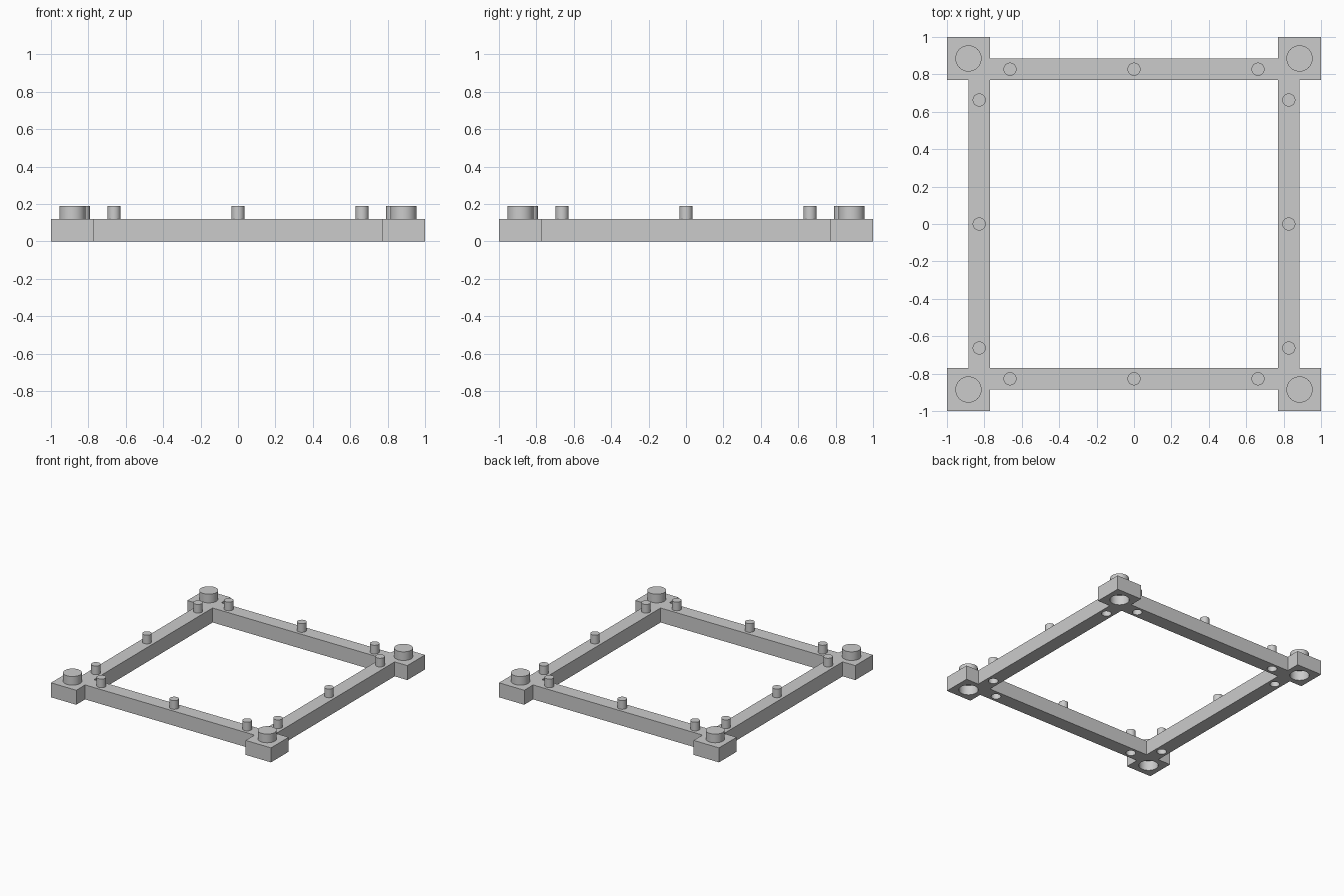
import bpy, bmesh
from mathutils import Matrix

cube = bpy.data.objects.get("Cube")
if cube:
    bpy.data.objects.remove(cube, do_unlink=True)

OUTER, MID, INNER = 1.0, 0.885, 0.77      # corner block edge, beam outer and inner edge
HEIGHT, TOP, SOCKET = 0.119, 0.19, 0.08
RAIL = (MID + INNER) / 2                  # centre line of the beams

grey = bpy.data.materials.new("light grey plastic")
grey.use_nodes = True
colour = (0.6, 0.6, 0.6, 1)
grey.diffuse_color = colour
grey.node_tree.nodes["Principled BSDF"].inputs["Base Color"].default_value = colour


def make_object(name, bm):
    bmesh.ops.recalc_face_normals(bm, faces=bm.faces)
    mesh = bpy.data.meshes.new(name)
    bm.to_mesh(mesh)
    bm.free()
    mesh.materials.append(grey)
    ob = bpy.data.objects.new(name, mesh)
    bpy.context.collection.objects.link(ob)
    return ob


def add_cylinder(bm, x, y, radius, z0, z1):
    bmesh.ops.create_cone(bm, cap_ends=True, segments=48, radius1=radius, radius2=radius,
                          depth=z1 - z0, matrix=Matrix.Translation((x, y, (z0 + z1) / 2)))


def smooth(ob):
    bpy.ops.object.select_all(action="DESELECT")
    ob.select_set(True)
    bpy.context.view_layer.objects.active = ob
    bpy.ops.object.shade_smooth_by_angle()


# Stud positions
corners = [(sx * MID, sy * MID) for sx in (-1, 1) for sy in (-1, 1)]
near, middle = [], []
for side in (-RAIL, RAIL):
    middle += [(side, 0), (0, side)]
    for along in (-0.663, 0.663):
        near += [(side, along), (along, side)]

# Frame: square ring of beams with corner blocks, extruded from a cell plan
bm = bmesh.new()
lines = [-OUTER, -MID, -INNER, INNER, MID, OUTER]
for x0, x1 in zip(lines, lines[1:]):
    for y0, y1 in zip(lines, lines[1:]):
        cx, cy = abs(x0 + x1) / 2, abs(y0 + y1) / 2
        corner = min(cx, cy) > INNER
        beam = INNER < max(cx, cy) < MID
        if corner or beam:
            bm.faces.new([bm.verts.new((x, y, 0)) for x, y in
                          ((x0, y0), (x1, y0), (x1, y1), (x0, y1))])
bmesh.ops.remove_doubles(bm, verts=bm.verts, dist=0.0001)
result = bmesh.ops.extrude_face_region(bm, geom=bm.faces[:], use_keep_orig=True)
for v in result["geom"]:
    if isinstance(v, bmesh.types.BMVert):
        v.co.z = HEIGHT
frame = make_object("frame", bm)

# Sockets in the underside, cut below the corner studs and their neighbours
bm = bmesh.new()
for x, y in corners:
    add_cylinder(bm, x, y, 0.073, -0.05, SOCKET)
for x, y in near:
    add_cylinder(bm, x, y, 0.037, -0.05, SOCKET)
cutter = make_object("socket_cutter", bm)
cutter.hide_render = True
mod = frame.modifiers.new("sockets", "BOOLEAN")
mod.operation = "DIFFERENCE"
mod.solver = "EXACT"
mod.object = cutter
bpy.context.view_layer.objects.active = frame
bpy.ops.object.modifier_apply(modifier=mod.name)
bpy.data.objects.remove(cutter, do_unlink=True)
smooth(frame)

# Studs on top
for name, spots, radius in (("corner_studs", corners, 0.07),
                            ("beam_studs", near + middle, 0.035)):
    bm = bmesh.new()
    for x, y in spots:
        add_cylinder(bm, x, y, radius, HEIGHT - 0.01, TOP)
    smooth(make_object(name, bm))
